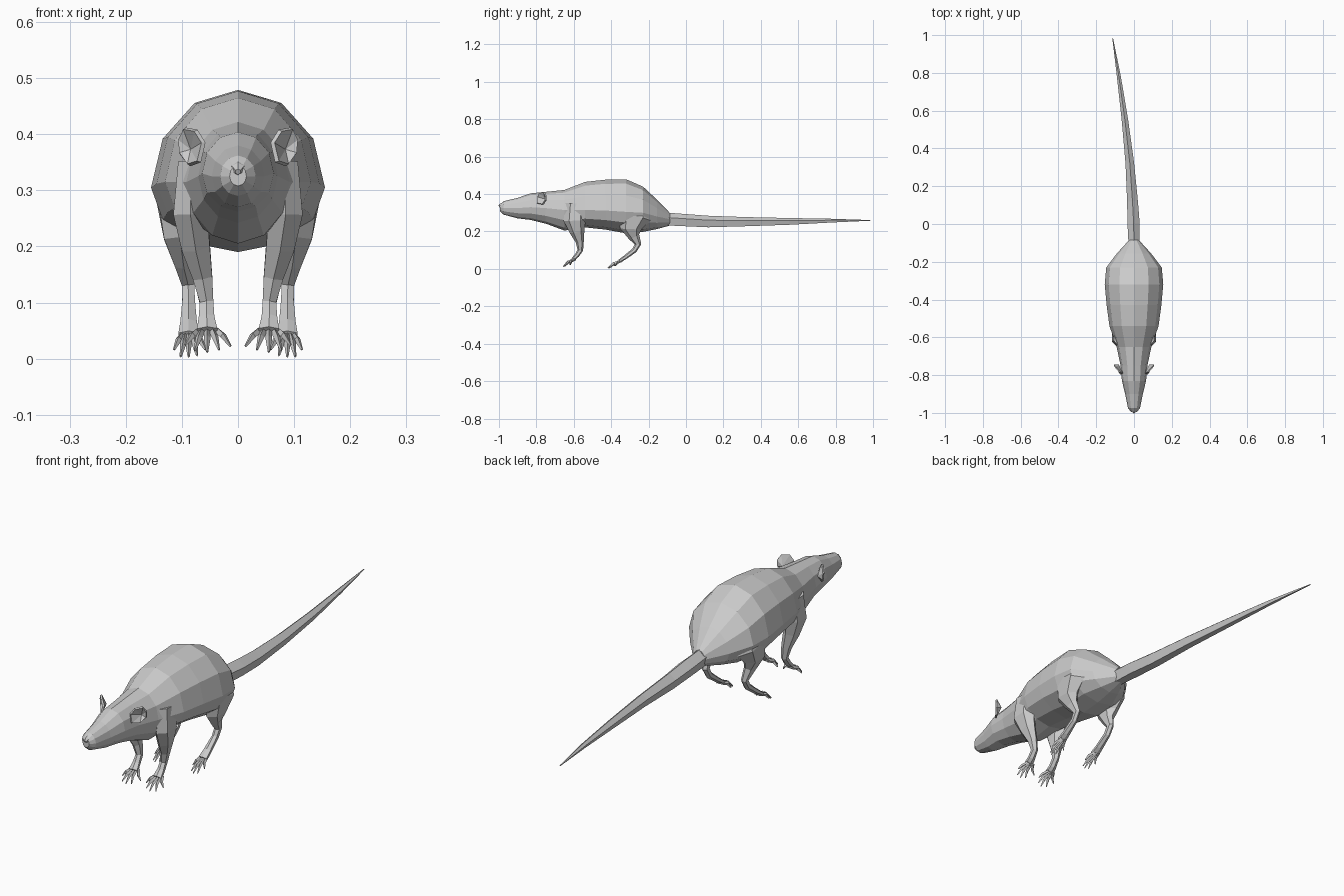
import bpy, bmesh, math
from mathutils import Vector


def make_object(name, rings, mirror=False):
    """Skin a list of equal-sized vertex rings and cap both ends."""
    bm = bmesh.new()
    loops = [[bm.verts.new(p) for p in r] for r in rings]
    n = len(loops[0])
    for a, b in zip(loops, loops[1:]):
        for i in range(n):
            j = (i + 1) % n
            bm.faces.new((a[i], a[j], b[j], b[i]))
    bm.faces.new(loops[0])
    bm.faces.new(loops[-1])
    bmesh.ops.recalc_face_normals(bm, faces=bm.faces)
    return finish(name, bm, mirror)


def finish(name, bm, mirror):
    me = bpy.data.meshes.new(name)
    bm.to_mesh(me)
    bm.free()
    ob = bpy.data.objects.new(name, me)
    bpy.context.collection.objects.link(ob)
    if mirror:
        m = ob.modifiers.new("mirror", 'MIRROR')
        m.use_mirror_merge = False
    return ob


def tube(name, path, n=6, mirror=False):
    """Sweep along (x, y, z, side radius, depth radius) points."""
    pts = [Vector(p[:3]) for p in path]
    rings = []
    for k, p in enumerate(path):
        t = (pts[min(k + 1, len(pts) - 1)] - pts[max(k - 1, 0)]).normalized()
        side = (Vector((1, 0, 0)) - t * t.x).normalized()
        up = side.cross(t)
        rings.append([pts[k] + side * p[3] * math.sin(2 * math.pi * i / n)
                      + up * p[4] * math.cos(2 * math.pi * i / n) for i in range(n)])
    return make_object(name, rings, mirror)


# Body and head: stations of y, top, widest height, bottom, half width
stations = [
    (-0.995, 0.345, 0.325, 0.308, 0.015),
    (-0.975, 0.362, 0.325, 0.290, 0.032),
    (-0.90, 0.380, 0.325, 0.270, 0.047),
    (-0.83, 0.404, 0.330, 0.262, 0.064),
    (-0.75, 0.412, 0.325, 0.242, 0.071),
    (-0.65, 0.422, 0.315, 0.205, 0.092),
    (-0.54, 0.465, 0.315, 0.222, 0.130),
    (-0.43, 0.477, 0.312, 0.210, 0.145),
    (-0.32, 0.479, 0.305, 0.190, 0.155),
    (-0.23, 0.440, 0.300, 0.198, 0.147),
    (-0.155, 0.370, 0.280, 0.213, 0.090),
    (-0.085, 0.298, 0.265, 0.232, 0.026),
]
rings = []
for y, top, mid, bot, w in stations:
    ring = []
    for i in range(12):
        a = 2 * math.pi * i / 12
        c = math.cos(a)
        ring.append((w * math.sin(a), y, mid + c * (top - mid if c > 0 else mid - bot)))
    rings.append(ring)
make_object("body", rings)

# Tail
tube("tail", [
    (0.0, -0.12, 0.264, 0.030, 0.038), (-0.002, 0.0, 0.257, 0.034, 0.036),
    (-0.008, 0.12, 0.25, 0.030, 0.034), (-0.022, 0.32, 0.25, 0.024, 0.027),
    (-0.048, 0.55, 0.252, 0.018, 0.020), (-0.080, 0.78, 0.257, 0.011, 0.011),
    (-0.113, 0.985, 0.259, 0.002, 0.002)], n=5)

# Front legs
tube("front_leg", [
    (0.085, -0.59, 0.35, 0.025, 0.055), (0.085, -0.595, 0.26, 0.035, 0.060),
    (0.075, -0.582, 0.20, 0.029, 0.040), (0.063, -0.568, 0.145, 0.020, 0.022),
    (0.056, -0.565, 0.10, 0.014, 0.015), (0.056, -0.583, 0.072, 0.016, 0.012),
    (0.055, -0.605, 0.050, 0.021, 0.010)], mirror=True)

# Hind legs with haunch
tube("hind_leg", [
    (0.090, -0.26, 0.36, 0.030, 0.065), (0.106, -0.275, 0.28, 0.044, 0.090),
    (0.104, -0.295, 0.215, 0.032, 0.058), (0.096, -0.278, 0.172, 0.019, 0.030),
    (0.089, -0.257, 0.132, 0.013, 0.018), (0.088, -0.275, 0.100, 0.013, 0.014),
    (0.088, -0.325, 0.062, 0.017, 0.011), (0.088, -0.355, 0.042, 0.021, 0.009)], mirror=True)


# Splayed toes on each paw
def toes(name, start, tips):
    sx, sy, sz = start
    for k, (x, y, z) in enumerate(tips):
        bx = sx + (x - sx) * 0.35
        tube(f"{name}_{k + 1}", [
            (bx, sy + 0.008, sz, 0.006, 0.007),
            ((bx + x) / 2, (sy + y) / 2 - 0.005, (sz + z) / 2 + 0.004, 0.006, 0.007),
            (x, y, z, 0.002, 0.003)], n=4, mirror=True)


toes("front_toe", (0.055, -0.60, 0.052), [
    (0.013, -0.618, 0.022), (0.034, -0.648, 0.016), (0.055, -0.656, 0.012),
    (0.077, -0.648, 0.014), (0.094, -0.622, 0.024)])
toes("hind_toe", (0.088, -0.35, 0.044), [
    (0.058, -0.378, 0.016), (0.073, -0.41, 0.006), (0.088, -0.418, 0.004),
    (0.102, -0.41, 0.004), (0.114, -0.382, 0.016)])

# Cupped ears: rim around a recessed centre
bm = bmesh.new()
rim = [bm.verts.new(p) for p in [
    (0.058, -0.790, 0.385), (0.072, -0.782, 0.408), (0.093, -0.757, 0.412),
    (0.105, -0.745, 0.392), (0.104, -0.745, 0.365), (0.085, -0.765, 0.343),
    (0.066, -0.795, 0.350)]]
cup = bm.verts.new((0.080, -0.745, 0.372))
for i in range(7):
    bm.faces.new((rim[i], rim[(i + 1) % 7], cup))
ear = finish("ear", bm, True)
ear.modifiers.new("thickness", 'SOLIDIFY').thickness = 0.008

# Nose tip
tube("nose", [(0, -0.965, 0.345, 0.018, 0.014), (0, -0.990, 0.338, 0.013, 0.012),
              (0, -1.0, 0.333, 0.005, 0.006)])
